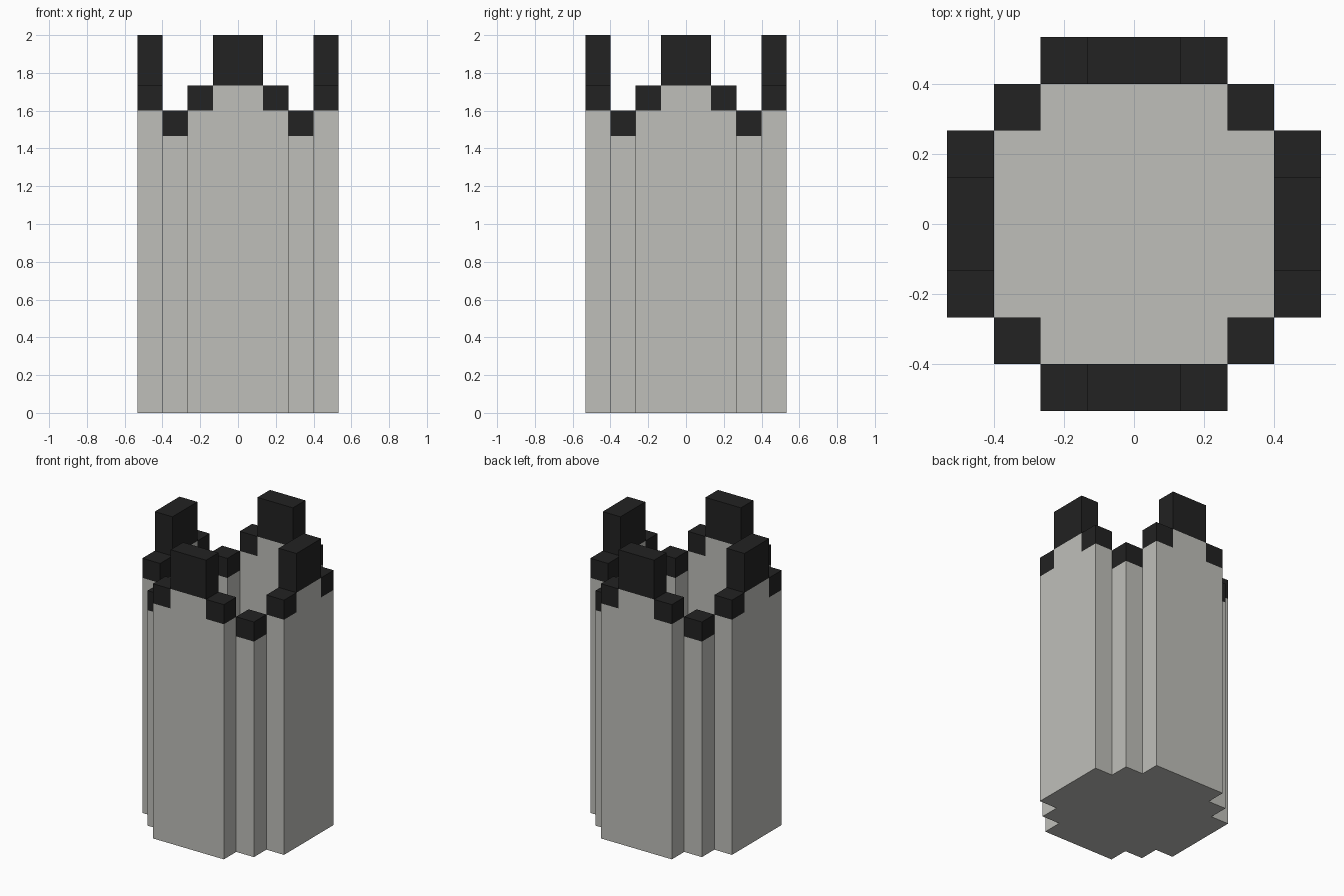
import bpy, bmesh, math
from mathutils import Matrix, Vector

if "Cube" in bpy.data.objects:
    bpy.data.objects.remove(bpy.data.objects["Cube"], do_unlink=True)

U = 2 / 15  # one block


def material(name, rgb):
    m = bpy.data.materials.new(name)
    m.use_nodes = True
    m.diffuse_color = (*rgb, 1)
    m.node_tree.nodes["Principled BSDF"].inputs["Base Color"].default_value = (*rgb, 1)
    return m


STONE = material("pale stone", (0.521, 0.521, 0.491))
BLACK = material("black stone", (0.016, 0.016, 0.016))


def prism(name, points, offset, mat, turn=0):
    """Extrude a polygon (in block units) along offset, then turn it about z."""
    bm = bmesh.new()
    face = bm.faces.new([bm.verts.new(Vector(p) * U) for p in points])
    ext = bmesh.ops.extrude_face_region(bm, geom=[face], use_keep_orig=True)
    moved = [g for g in ext["geom"] if isinstance(g, bmesh.types.BMVert)]
    bmesh.ops.translate(bm, verts=moved, vec=Vector(offset) * U)
    bmesh.ops.rotate(bm, verts=bm.verts, matrix=Matrix.Rotation(turn, 3, "Z"))
    bmesh.ops.recalc_face_normals(bm, faces=bm.faces)
    mesh = bpy.data.meshes.new(name)
    bm.to_mesh(mesh)
    bm.free()
    mesh.materials.append(mat)
    obj = bpy.data.objects.new(name, mesh)
    bpy.context.collection.objects.link(obj)
    return obj


def block(name, x0, x1, y0, y1, z0, z1, mat, turn):
    base = [(x0, y0, z0), (x1, y0, z0), (x1, y1, z0), (x0, y1, z0)]
    return prism(name, base, (0, 0, z1 - z0), mat, turn)


# Cross-shaped floor closing the hollow shaft
floor = [(-2, -3), (2, -3), (2, -2), (3, -2), (3, 2), (2, 2),
         (2, 3), (-2, 3), (-2, 2), (-3, 2), (-3, -2), (-2, -2)]
prism("floor", [(x, y, 0) for x, y in floor], (0, 0, 1), STONE)

# Stepped wall outline, seen face on
wall = [(-2, 0), (2, 0), (2, 12), (1, 12), (1, 13), (-1, 13), (-1, 12), (-2, 12)]

for i, side in enumerate(("front", "left", "back", "right")):
    turn = i * math.pi / 2
    prism(side + "_wall", [(x, -4, z) for x, z in wall], (0, 1, 0), STONE, turn)
    # Battlements: one tall block between two small ones
    block(side + "_merlon", -1, 1, -4, -3, 13, 15, BLACK, turn)
    for tag, x in (("a", -2), ("b", 1)):
        block(f"{side}_step_block_{tag}", x, x + 1, -4, -3, 12, 13, BLACK, turn)

for i, corner in enumerate(("front_left", "back_left", "back_right", "front_right")):
    turn = i * math.pi / 2
    # Lower square post with its black cap
    block(corner + "_post", 2, 3, -3, -2, 0, 11, STONE, turn)
    block(corner + "_post_cap", 2, 3, -3, -2, 11, 12, BLACK, turn)
